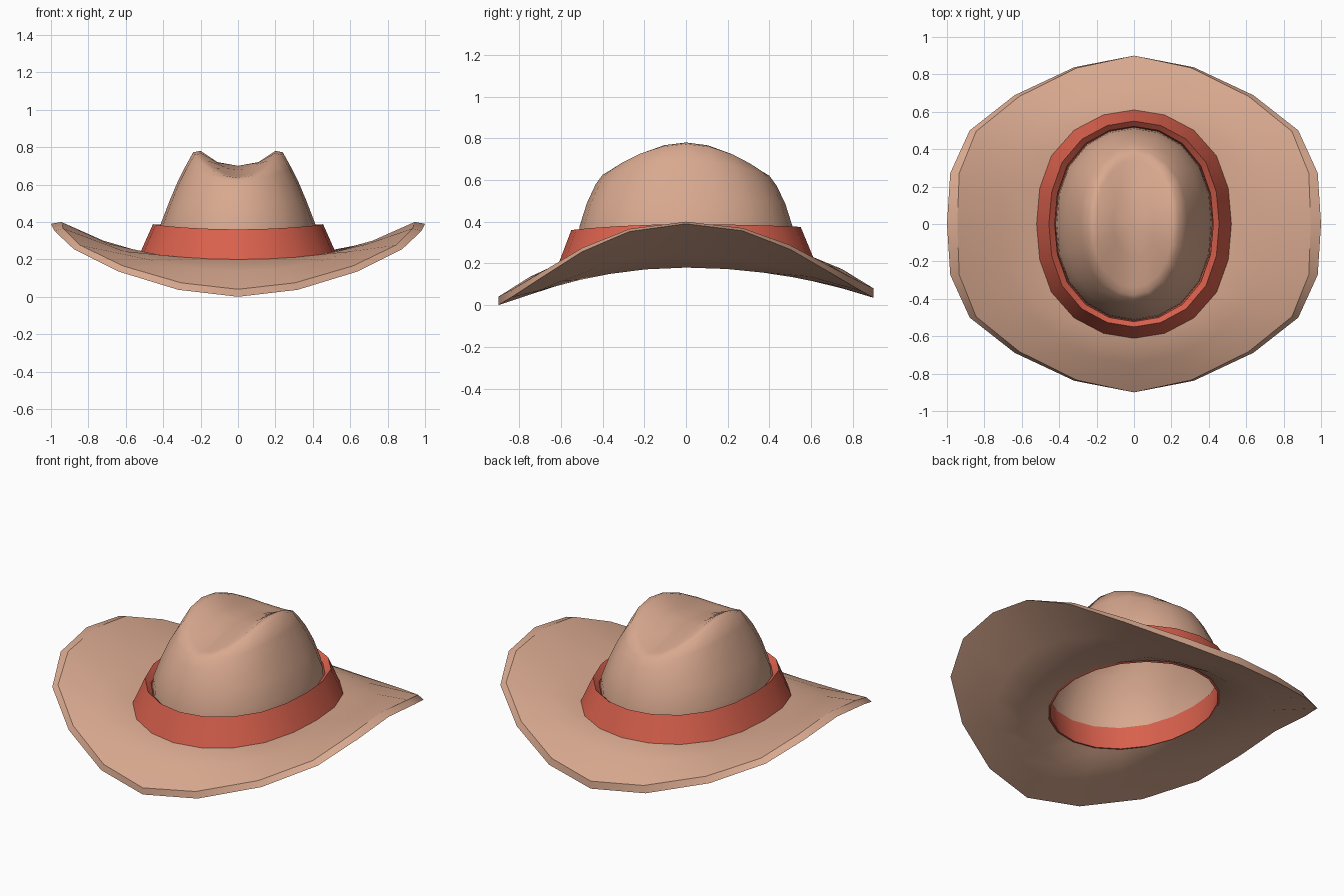
import bpy
import bmesh
from math import sin, cos, pi, radians

if "Cube" in bpy.data.objects:
    bpy.data.objects.remove(bpy.data.objects["Cube"], do_unlink=True)

SIDES = 20


def material(name, rgb):
    mat = bpy.data.materials.new(name)
    mat.use_nodes = True
    mat.diffuse_color = (*rgb, 1)
    mat.node_tree.nodes["Principled BSDF"].inputs["Base Color"].default_value = (*rgb, 1)
    return mat


def loft(name, rings, mat, sharp, closed=False, top=None):
    """Skin oval rings: (half width, half depth, z at sides, z at front, z at back,
    corner bulge in x, corner bulge in y)."""
    bm = bmesh.new()
    loops = []
    for a, b, side, front, back, bulge_x, bulge_y in rings:
        loop = []
        for i in range(SIDES):
            t = 2 * pi * i / SIDES
            corner = sin(2 * t) ** 2
            end = back if sin(t) > 0 else front
            loop.append(bm.verts.new((a * cos(t) * (1 + bulge_x * corner),
                                      b * sin(t) * (1 + bulge_y * corner),
                                      side * cos(t) ** 2 + end * sin(t) ** 2)))
        loops.append(loop)
    pairs = list(zip(loops, loops[1:]))
    if closed:
        pairs.append((loops[-1], loops[0]))
    for low, high in pairs:
        for i in range(SIDES):
            j = (i + 1) % SIDES
            bm.faces.new((low[i], low[j], high[j], high[i]))
    if top is not None:
        pole = bm.verts.new((0, 0, top))
        for i in range(SIDES):
            bm.faces.new((loops[-1][i], loops[-1][(i + 1) % SIDES], pole))
    if closed:
        bmesh.ops.recalc_face_normals(bm, faces=bm.faces)
    mesh = bpy.data.meshes.new(name)
    bm.to_mesh(mesh)
    bm.free()
    mesh.materials.append(mat)
    obj = bpy.data.objects.new(name, mesh)
    bpy.context.collection.objects.link(obj)
    bpy.ops.object.select_all(action='DESELECT')
    obj.select_set(True)
    bpy.context.view_layer.objects.active = obj
    bpy.ops.object.shade_smooth_by_angle(angle=radians(sharp))


felt = material("tan felt", (0.69, 0.395, 0.275))
ribbon = material("red ribbon", (0.70, 0.12, 0.075))

# Brim: curled up at the sides, dipping at front and back, recessed round the opening
loft("brim", [
    (0.43, 0.51, 0.19, 0.18, 0.185, 0, 0),
    (0.55, 0.63, 0.18, 0.09, 0.11, 0.02, 0),
    (0.73, 0.75, 0.245, 0.05, 0.08, 0.05, -0.03),
    (1.00, 0.90, 0.39, 0.0, 0.035, 0.095, -0.06),
    (0.945, 0.90, 0.40, 0.04, 0.08, 0.115, -0.07),
    (0.72, 0.75, 0.30, 0.135, 0.172, 0.05, -0.02),
    (0.52, 0.61, 0.24, 0.20, 0.23, 0.04, 0.01),
    (0.43, 0.51, 0.225, 0.20, 0.23, 0, 0),
], felt, 30, closed=True)

# Hat band: flared outside, shallow bevel down to the crown, lining inside
loft("hat_band", [
    (0.42, 0.50, 0.185, 0.175, 0.18, 0, 0),
    (0.523, 0.612, 0.235, 0.197, 0.225, 0.055, 0.015),
    (0.455, 0.55, 0.388, 0.36, 0.375, 0.05, 0.02),
    (0.424, 0.522, 0.358, 0.333, 0.348, 0.045, 0.02),
], ribbon, 35, closed=True)

# Crown: tapering walls, two raised side ridges and a dished top
loft("crown", [
    (0.42, 0.517, 0.33, 0.315, 0.32, 0.035, 0.015),
    (0.413, 0.51, 0.39, 0.38, 0.38, 0.045, 0.02),
    (0.367, 0.475, 0.51, 0.49, 0.49, 0.05, 0.02),
    (0.325, 0.433, 0.61, 0.58, 0.575, 0.05, 0.01),
    (0.285, 0.40, 0.69, 0.625, 0.62, 0.05, 0),
    (0.24, 0.38, 0.772, 0.635, 0.63, 0.05, 0),
    (0.20, 0.34, 0.78, 0.64, 0.635, 0.08, 0),
    (0.11, 0.18, 0.72, 0.68, 0.68, 0.05, 0),
], felt, 55, top=0.70)
